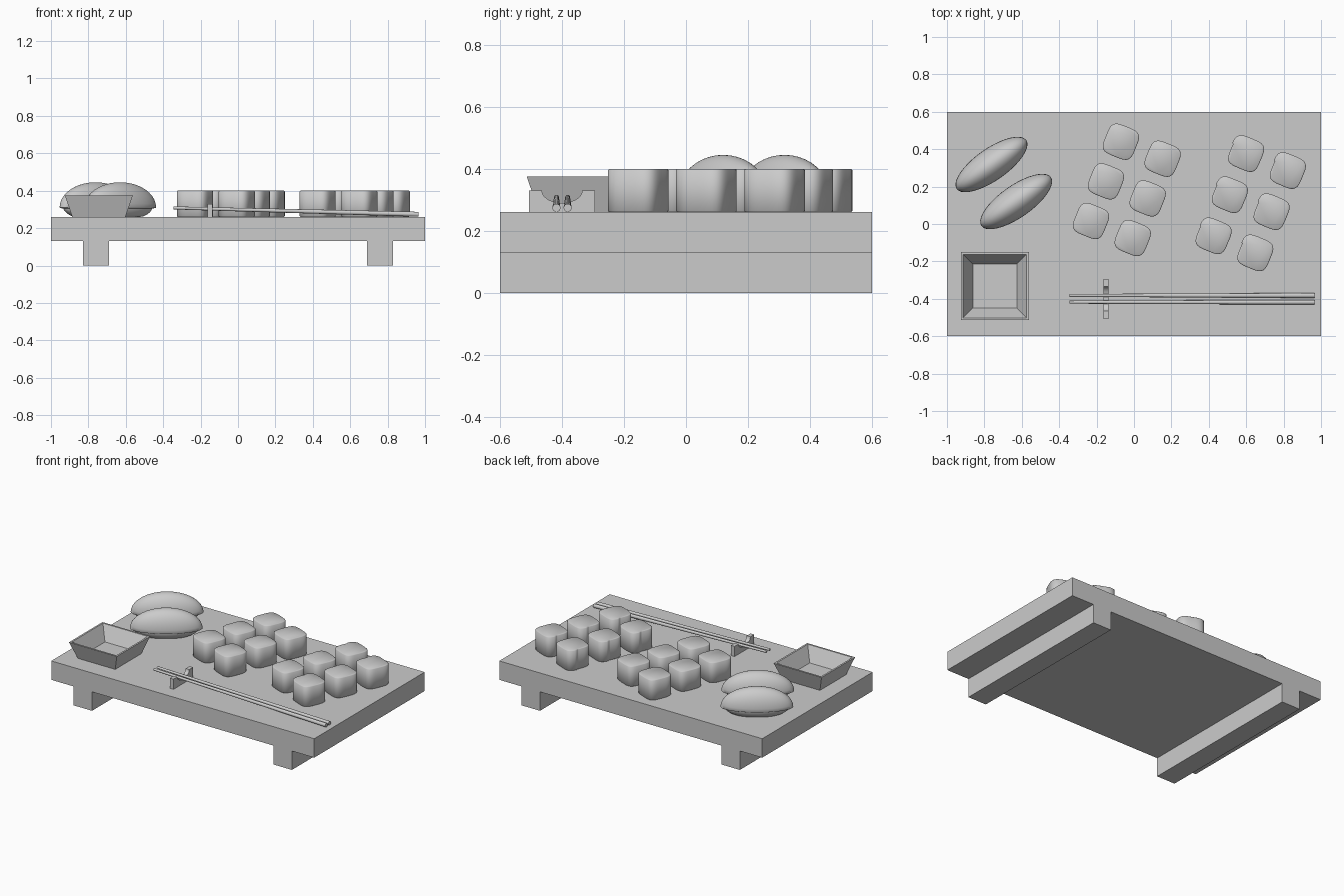
import bpy, bmesh, math
from mathutils import Matrix, Vector

if "Cube" in bpy.data.objects:
    bpy.data.objects.remove(bpy.data.objects["Cube"])

TOP = 0.26  # height of the board surface


def finish(name, bm, angle=None):
    bmesh.ops.recalc_face_normals(bm, faces=bm.faces)
    me = bpy.data.meshes.new(name)
    bm.to_mesh(me)
    bm.free()
    ob = bpy.data.objects.new(name, me)
    bpy.context.collection.objects.link(ob)
    if angle:
        bpy.ops.object.select_all(action='DESELECT')
        ob.select_set(True)
        bpy.context.view_layer.objects.active = ob
        bpy.ops.object.shade_smooth_by_angle(angle=math.radians(angle))
    return ob


def loft(name, rings, angle=None):
    """Skin a list of equal-length point rings and cap both ends."""
    bm = bmesh.new()
    vs = [[bm.verts.new(p) for p in r] for r in rings]
    n = len(vs[0])
    for a, b in zip(vs, vs[1:]):
        for i in range(n):
            j = (i + 1) % n
            bm.faces.new((a[i], a[j], b[j], b[i]))
    bm.faces.new(vs[0])
    bm.faces.new(vs[-1])
    return finish(name, bm, angle)


def box(name, lo, hi):
    def rect(z):
        return [(lo[0], lo[1], z), (hi[0], lo[1], z), (hi[0], hi[1], z), (lo[0], hi[1], z)]
    return loft(name, [rect(lo[2]), rect(hi[2])])


def copy_of(ob, name, matrix):
    new = ob.copy()  # shares the mesh
    new.name = name
    new.matrix_world = matrix
    bpy.context.collection.objects.link(new)


# Serving board: one profile across x, with its two feet, pulled along y
half = [(0.69, 0.13), (0.69, 0), (0.83, 0), (0.83, 0.13), (1, 0.13), (1, TOP)]
profile = half + [(-x, z) for x, z in reversed(half)]
loft("serving_board", [[(x, y, z) for x, z in profile] for y in (-0.6, 0.6)])


# Rolls: rounded square outline; the second kind has an overlapping wrapper edge
def roll(name, lap):
    seam, n = math.radians(165), 48
    outline = []
    for i in range(n):
        t = i / (n - 1) if lap else i / n
        a = seam + t * 2 * math.pi - (0.03 * t if lap else 0)
        c, s = math.cos(a), math.sin(a)
        r = 0.086 / (c ** 4 + s ** 4) ** 0.25
        r *= 1 + lap * (t - 0.5)
        outline.append((r * c, r * s))
    levels = [(0, 0.95), (0.004, 1), (0.136, 1), (0.14, 0.95)]
    return loft(name, [[(x * k, y * k, z) for x, y in outline] for z, k in levels], 60)


turn = Matrix.Rotation(math.radians(-22), 4, 'Z')
for kind, lap, start in (("plain_roll", 0, (-0.07, 0.44)), ("wrapped_roll", 0.07, (0.598, 0.375))):
    first = roll(kind + "_1", lap)
    row = (-0.08, -0.212) if kind == "plain_roll" else (-0.087, -0.22)
    for k in range(6):
        i, j = k % 2, k // 2
        m = Matrix.Translation((start[0] + 0.223 * i + row[0] * j,
                                start[1] - 0.091 * i + row[1] * j, TOP)) @ turn
        if k == 0:
            first.matrix_world = m
        else:
            copy_of(first, f"{kind}_{k + 1}", m)


# Topped rice: a drooping slice over a flat-bottomed mound
def mound(name, a, b, up, down, z0, floor=None):
    bm = bmesh.new()
    bmesh.ops.create_uvsphere(bm, u_segments=40, v_segments=20, radius=1)
    for v in bm.verts:
        x, y, z = v.co
        z = z0 + z * (up if z > 0 else down)
        v.co = (a * x, b * y, z if floor is None else max(z, floor))
    return finish(name, bm, 50)


topping = mound("topping_1", 0.227, 0.086, 0.135, 0.012, 0.31)
rice = mound("rice_1", 0.205, 0.078, 0.08, 0.075, 0.315, TOP)
tilt = Matrix.Rotation(math.radians(35), 4, 'Z')
for ob in (topping, rice):
    copy_of(ob, ob.name.replace("1", "2"), Matrix.Translation((-0.63, 0.12, 0)) @ tilt)
    ob.matrix_world = Matrix.Translation((-0.762, 0.318, 0)) @ tilt

# Sauce dish: flared square walls outside, then down the inside
dish = [(0.142, TOP), (0.182, 0.375), (0.17, 0.375), (0.118, 0.28)]
loft("sauce_dish", [[(-0.744 + h * sx, -0.332 + h * sy, z)
                     for sx, sy in ((-1, -1), (1, -1), (1, 1), (-1, 1))] for h, z in dish])

# Chopstick rest: block with a scooped top
scoop = [(-0.4 + 0.065 * math.cos(t), 0.33 - 0.04 * math.sin(t))
         for t in (math.pi * i / 14 for i in range(15))]
side = [(-0.507, TOP), (-0.293, TOP), (-0.293, 0.33)] + scoop + [(-0.507, 0.33)]
loft("chopstick_rest", [[(x, y, z) for y, z in side] for x in (-0.164, -0.136)], 30)

# Chopsticks: tapered rods leaning on the rest
for name, y in (("chopstick_front", -0.418), ("chopstick_back", -0.382)):
    ends = [(-0.345, 0.308, 0.008), (0.965, 0.274, 0.013)]
    loft(name, [[(x, y + r * math.cos(t), z + r * math.sin(t))
                 for t in (2 * math.pi * i / 16 for i in range(16))] for x, z, r in ends], 40)
